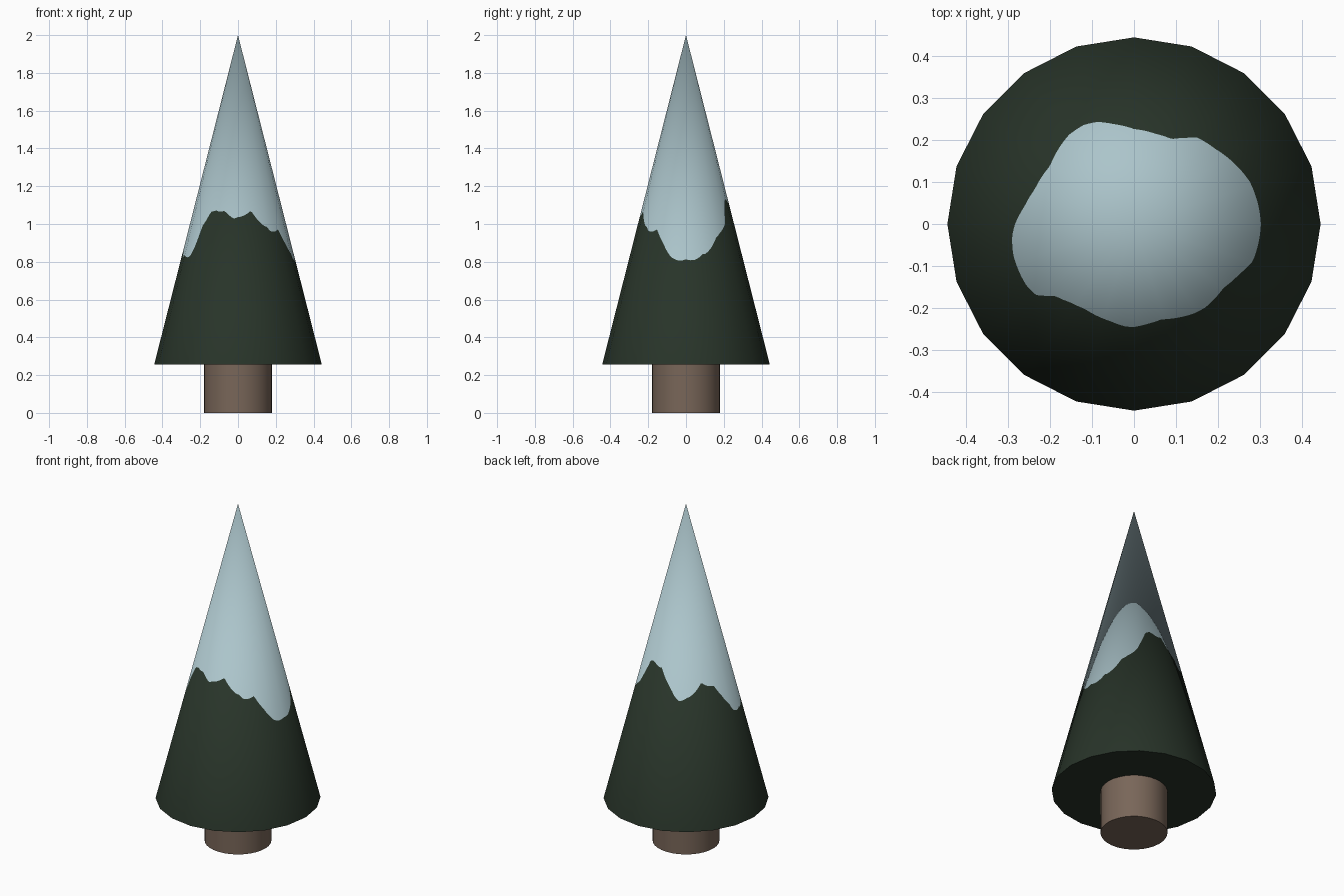
import bpy, bmesh, math
from mathutils import Vector

if "Cube" in bpy.data.objects:
    bpy.data.objects.remove(bpy.data.objects["Cube"])

BASE_Z, TIP_Z, BASE_R, SIDES, SUB = 0.255, 2.0, 0.444, 20, 8


def material(name, rgb):
    m = bpy.data.materials.new(name)
    m.diffuse_color = (*rgb, 1)
    m.use_nodes = True
    m.node_tree.nodes["Principled BSDF"].inputs["Base Color"].default_value = m.diffuse_color
    return m


green = material("dark pine green", (0.021, 0.034, 0.022))
snow = material("pale snow blue", (0.41, 0.555, 0.595))
brown = material("trunk brown", (0.19, 0.133, 0.099))

# trunk
bpy.ops.mesh.primitive_cylinder_add(vertices=32, radius=0.18, depth=0.27, location=(0, 0, 0.135))
trunk = bpy.context.object
trunk.name = "trunk"
trunk.data.materials.append(brown)
bpy.ops.object.shade_smooth_by_angle(angle=math.radians(40))

# snow edge as seen from above
edge = [(.302, 0), (.295, .048), (.276, .10), (.238, .145), (.193, .179), (.15, .206),
        (.125, .205), (.09, .202), (.05, .215), (0, .226), (-.05, .238), (-.086, .243),
        (-.119, .236), (-.155, .212), (-.2, .138), (-.236, .083), (-.26, .043), (-.283, 0),
        (-.29, -.029), (-.287, -.075), (-.271, -.119), (-.255, -.148), (-.233, -.169),
        (-.188, -.171), (-.15, -.187), (-.117, -.202), (-.057, -.231), (-.02, -.244),
        (0, -.245), (.038, -.236), (.065, -.227), (.098, -.224), (.145, -.212), (.172, -.197),
        (.213, -.152), (.25, -.12), (.283, -.088), (.298, -.036)]
polar = sorted((math.atan2(y, x) % math.tau, math.hypot(x, y)) for x, y in edge)
polar.append((math.tau, polar[0][1]))


def edge_radius(a):
    for (a0, r0), (a1, r1) in zip(polar, polar[1:]):
        if a0 <= a <= a1:
            return r0 + (r1 - r0) * (a - a0) / (a1 - a0)
    return polar[0][1]


# foliage: one twenty-sided cone, cut along the snow edge
bm = bmesh.new()
tip = bm.verts.new((0, 0, TIP_Z))
low, mid = [], []
step = math.tau / SIDES
for i in range(SIDES * SUB):
    a = i * math.tau / (SIDES * SUB)
    flat_r = BASE_R * math.cos(step / 2) / math.cos(a % step - step / 2)
    t = edge_radius(a) / flat_r
    d = Vector((math.cos(a), math.sin(a), 0)) * flat_r
    low.append(bm.verts.new(d + Vector((0, 0, BASE_Z))))
    mid.append(bm.verts.new(d * t + Vector((0, 0, TIP_Z - t * (TIP_Z - BASE_Z)))))
for i in range(len(low)):
    j = (i + 1) % len(low)
    bm.faces.new((low[i], low[j], mid[j], mid[i]))
    bm.faces.new((mid[i], mid[j], tip)).material_index = 1
bm.faces.new(low[::-1])
for f in bm.faces:
    f.smooth = True
mesh = bpy.data.meshes.new("foliage")
bm.to_mesh(mesh)
bm.free()
mesh.materials.append(green)
mesh.materials.append(snow)

# soft shading around the cone, flat underside
normals = []
for p in mesh.polygons:
    for li in p.loop_indices:
        co = mesh.vertices[mesh.loops[li].vertex_index].co
        t = (TIP_Z - co.z) / (TIP_Z - BASE_Z)
        side = Vector((co.x, co.y, 0)).normalized() + Vector((0, 0, BASE_R / (TIP_Z - BASE_Z)))
        n = side.normalized() * t + Vector((0, 0, 1 - t))
        normals.append(Vector((0, 0, -1)) if len(p.vertices) > 4 else n.normalized())
mesh.normals_split_custom_set(normals)
bpy.context.collection.objects.link(bpy.data.objects.new("foliage", mesh))
